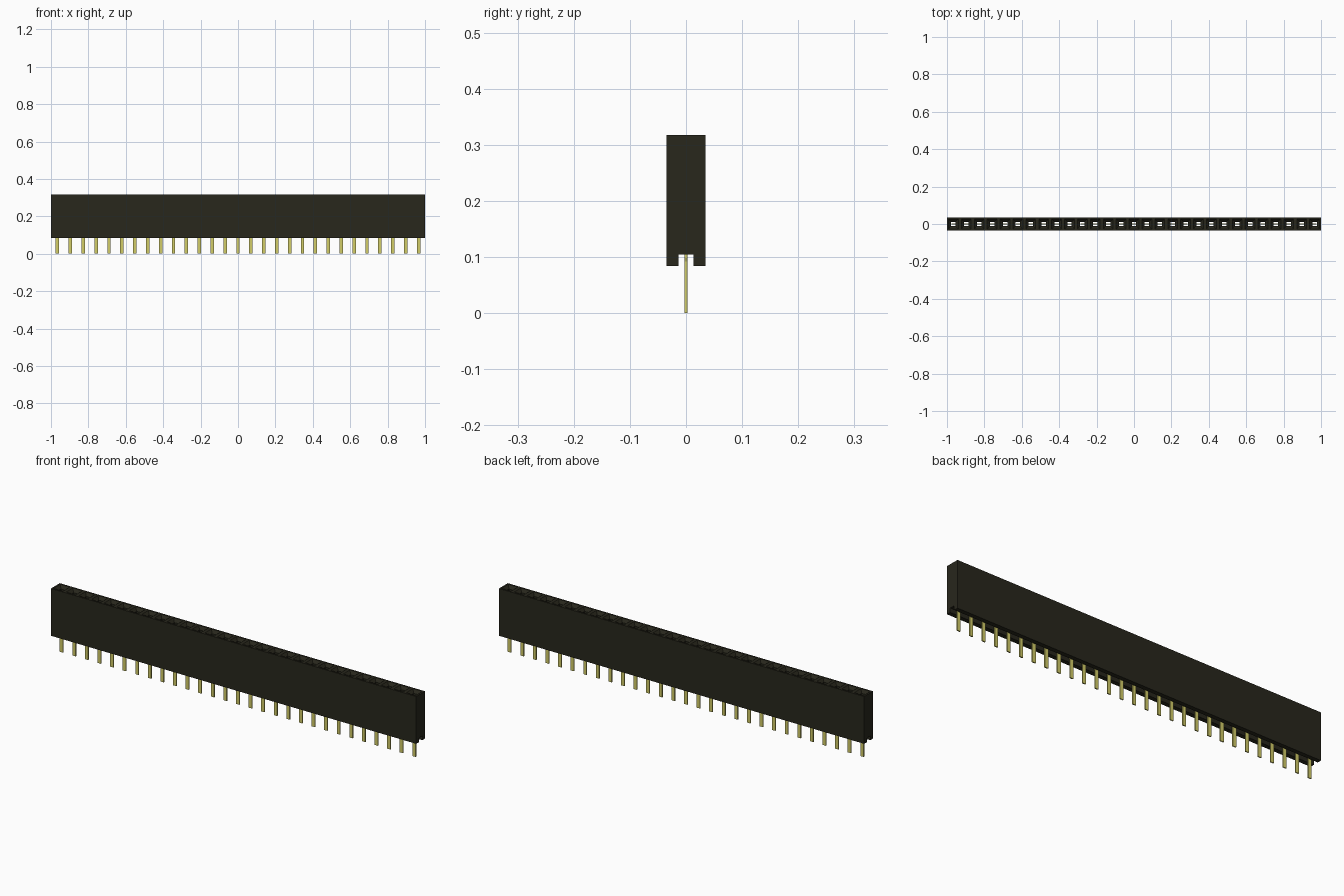
import bpy, bmesh

cube = bpy.data.objects.get("Cube")
if cube:
    bpy.data.objects.remove(cube, do_unlink=True)

COUNT = 29
PITCH = 2 / COUNT
HALF = PITCH / 2
WIDTH = 0.0345             # half depth of the housing
BOTTOM, TOP = 0.084, 0.318
SLOT, ROOF = 0.013, 0.105  # half width and ceiling of the underside channel


def material(name, rgb, roughness):
    m = bpy.data.materials.new(name)
    m.use_nodes = True
    m.diffuse_color = (*rgb, 1)
    shader = m.node_tree.nodes["Principled BSDF"]
    shader.inputs["Base Color"].default_value = (*rgb, 1)
    shader.inputs["Roughness"].default_value = roughness
    return m


def finish(bm, name, mat):
    bmesh.ops.remove_doubles(bm, verts=bm.verts, dist=1e-5)
    bmesh.ops.recalc_face_normals(bm, faces=bm.faces)
    mesh = bpy.data.meshes.new(name)
    bm.to_mesh(mesh)
    bm.free()
    mesh.materials.append(mat)
    return mesh


def add_object(name, mesh, location=(0, 0, 0)):
    ob = bpy.data.objects.new(name, mesh)
    ob.location = location
    bpy.context.collection.objects.link(ob)
    return ob


black = material("black plastic", (0.021, 0.020, 0.0115), 0.6)
gold = material("yellow gold", (0.65, 0.61, 0.14), 0.4)

# Housing: each cell is a closed loop of rectangular rings (half x, half y, z)
RINGS = [
    (HALF, SLOT, ROOF),            # channel ceiling
    (0.012, 0.012, ROOF),          # socket, lower end
    (0.012, 0.012, TOP - 0.014),   # socket, upper end
    (0.026, 0.026, TOP),           # lead-in chamfer
    (HALF, WIDTH, TOP),            # top face
    (HALF, WIDTH, BOTTOM),         # outer wall
    (HALF, SLOT, BOTTOM),          # underside rail
    (HALF, SLOT, ROOF),            # channel wall
]
bm = bmesh.new()
for i in range(COUNT):
    cx = -1 + HALF + i * PITCH
    rings = [[bm.verts.new((cx + sx * hx, sy * hy, z))
              for sx, sy in ((-1, -1), (1, -1), (1, 1), (-1, 1))]
             for hx, hy, z in RINGS]
    for k in range(len(RINGS) - 1):
        a, b = rings[k], rings[k + 1]
        # The walls below the top face run on the front and back only
        for s in (range(4) if k < 4 else (0, 2)):
            t = (s + 1) % 4
            bm.faces.new((a[s], a[t], b[t], b[s]))

# End walls
END = [(-WIDTH, BOTTOM), (-WIDTH, TOP), (WIDTH, TOP), (WIDTH, BOTTOM),
       (SLOT, BOTTOM), (SLOT, ROOF), (-SLOT, ROOF), (-SLOT, BOTTOM)]
for x in (-1, 1):
    bm.faces.new([bm.verts.new((x, y, z)) for y, z in END])
add_object("housing", finish(bm, "housing", black))

# Pins: flat blade that widens into a contact inside the socket
HALF_BLADE = [(0.009, 0), (0.009, 0.092), (0.0115, 0.098), (0.0115, 0.25)]
outline = HALF_BLADE + [(-x, z) for x, z in reversed(HALF_BLADE)]
bm = bmesh.new()
face = bm.faces.new([bm.verts.new((x, -0.0027, z)) for x, z in outline])
ext = bmesh.ops.extrude_face_region(bm, geom=[face], use_keep_orig=True)
bmesh.ops.translate(bm, vec=(0, 0.0054, 0),
                    verts=[g for g in ext["geom"] if isinstance(g, bmesh.types.BMVert)])
pin_mesh = finish(bm, "pin", gold)
for i in range(COUNT):
    add_object(f"pin_{i + 1:02d}", pin_mesh, (-1 + HALF + i * PITCH, 0, 0))
